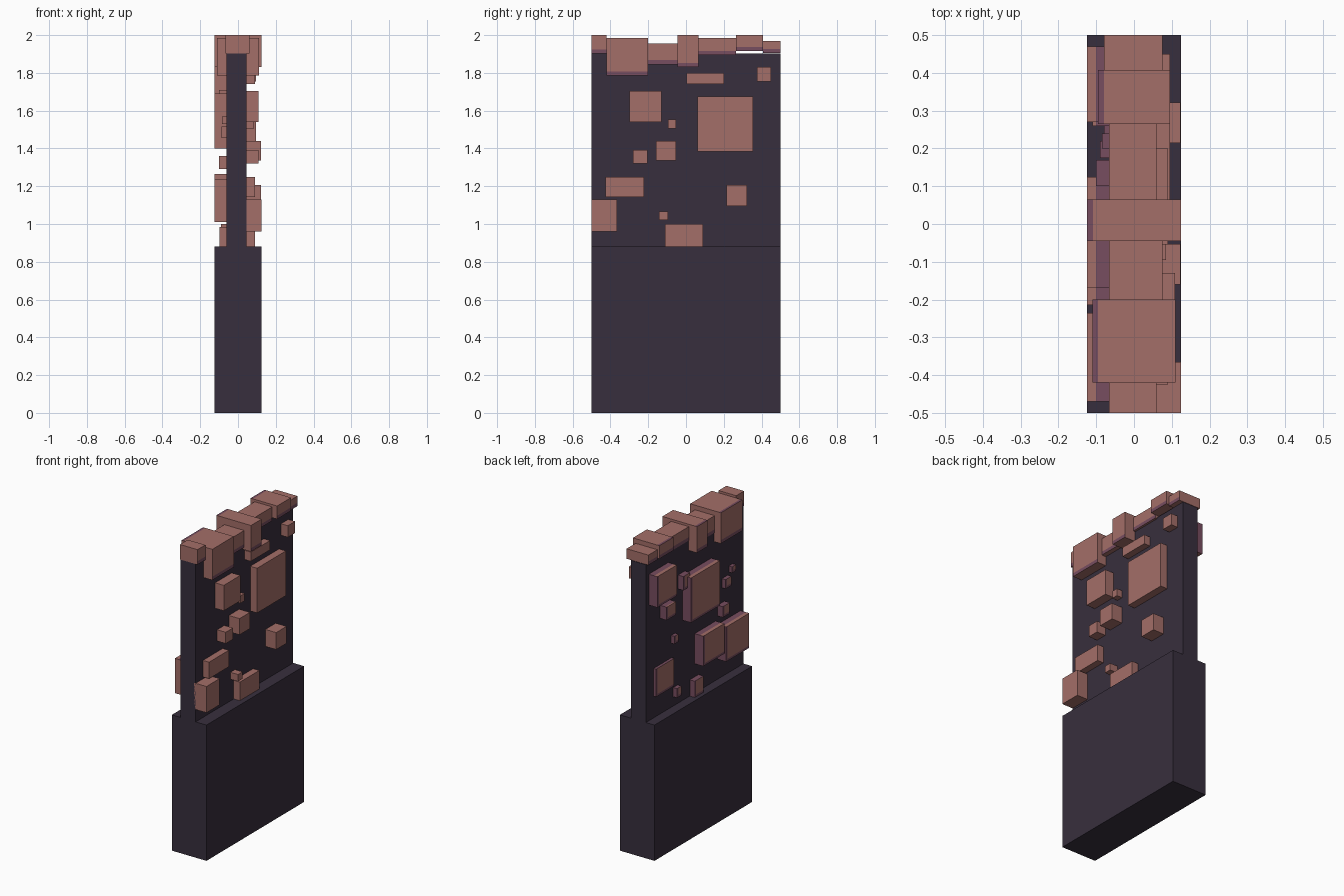
import bpy, bmesh
from mathutils import Vector

cube = bpy.data.objects.get("Cube")
if cube:
    bpy.data.objects.remove(cube, do_unlink=True)


def material(name, rgb):
    m = bpy.data.materials.new(name)
    m.use_nodes = True
    m.diffuse_color = (*rgb, 1)
    bsdf = next(n for n in m.node_tree.nodes if n.type == 'BSDF_PRINCIPLED')
    bsdf.inputs["Base Color"].default_value = (*rgb, 1)
    bsdf.inputs["Roughness"].default_value = 0.9
    return m


DARK = material("dark slate", (0.039, 0.028, 0.047))
PINK = material("dusty pink", (0.37, 0.157, 0.139))
PURPLE = material("plum edge", (0.185, 0.074, 0.115))


def box(name, xs, ys, zs, mats, cuts=(), rule=None):
    """Axis-aligned box, sliced by (axis, position) cuts and coloured by a face rule."""
    bm = bmesh.new()
    bmesh.ops.create_cube(bm, size=1)
    for v in bm.verts:
        v.co = Vector([r[0] if c < 0 else r[1] for c, r in zip(v.co, (xs, ys, zs))])
    for axis, pos in cuts:
        co, no = Vector(), Vector()
        co[axis], no[axis] = pos, 1
        bmesh.ops.bisect_plane(bm, geom=bm.verts[:] + bm.edges[:] + bm.faces[:],
                               plane_co=co, plane_no=no)
    bm.normal_update()
    if rule:
        for f in bm.faces:
            f.material_index = int(rule(f.calc_center_median(), f.normal))
    mesh = bpy.data.meshes.new(name)
    bm.to_mesh(mesh)
    bm.free()
    for m in mats:
        mesh.materials.append(m)
    ob = bpy.data.objects.new(name, mesh)
    bpy.context.collection.objects.link(ob)
    return ob


# Thick base and thin upright slab
SLAB = (-0.062, 0.046)
box("base_block", (-0.124, 0.124), (-0.5, 0.5), (0, 0.88), [DARK])
box("upright_slab", SLAB, (-0.5, 0.5), (0.88, 1.903), [DARK])

# Crust blocks capping the top edge: x0, x1, y0, y1, z0, z1
caps = [
    (-0.066, 0.06, -0.5, -0.42, 1.903, 2.0),
    (-0.11, 0.11, -0.42, -0.2, 1.785, 1.985),
    (-0.066, 0.076, -0.2, -0.045, 1.845, 1.955),
    (-0.124, 0.124, -0.045, 0.065, 1.83, 2.0),
    (-0.066, 0.06, 0.065, 0.265, 1.895, 1.985),
    (-0.095, 0.095, 0.265, 0.408, 1.915, 2.0),
    (-0.08, 0.076, 0.408, 0.5, 1.905, 1.97),
]
for i, (x0, x1, y0, y1, z0, z1) in enumerate(caps):
    wide = x0 < -0.09

    def cap_rule(c, n, x0=x0, z0=z0, wide=wide):
        if n.z > 0.5:
            return wide and c.x < x0 + 0.015
        return abs(n.x) > 0.5 and c.z < z0 + 0.022

    box(f"top_crust_{i + 1}", (x0, x1), (y0, y1), (z0, z1), [PINK, PURPLE],
        [(2, z0 + 0.022), (0, x0 + 0.015)], cap_rule)

# Crust patches on the +x face: outer x, y0, y1, z0, z1
left_patches = [
    (0.108, -0.3, -0.13, 1.54, 1.705),
    (0.095, 0.06, 0.355, 1.385, 1.675),
    (0.09, 0.003, 0.2, 1.74, 1.8),
    (0.095, 0.375, 0.45, 1.755, 1.83),
    (0.085, -0.095, -0.053, 1.505, 1.552),
    (0.123, -0.16, -0.053, 1.335, 1.44),
    (0.108, -0.28, -0.205, 1.32, 1.393),
    (0.09, -0.425, -0.222, 1.143, 1.25),
    (0.123, 0.215, 0.322, 1.096, 1.206),
    (0.124, -0.5, -0.365, 0.96, 1.13),
    (0.1, -0.143, -0.096, 1.02, 1.065),
    (0.09, -0.11, 0.09, 0.88, 1.0),
]
for i, (x, y0, y1, z0, z1) in enumerate(left_patches):
    box(f"left_patch_{i + 1}", (SLAB[1] - 0.01, x), (y0, y1), (z0, z1), [PINK])

# Crust patches on the -x face, with plum rims along their back and lower edges
right_patches = [
    (-0.124, 0.27, 0.47, 1.63, 1.83),
    (-0.124, -0.17, 0.125, 1.4, 1.69),
    (-0.124, -0.215, 0.0, 1.07, 1.265),
    (-0.124, -0.47, -0.235, 1.01, 1.235),
    (-0.08, 0.235, 0.42, 1.02, 1.2),
    (-0.098, -0.04, 0.05, 0.88, 0.985),
    (-0.09, 0.175, 0.22, 0.94, 1.0),
    (-0.11, 0.26, 0.355, 1.5, 1.585),
    (-0.085, 0.2, 0.24, 1.295, 1.345),
    (-0.1, 0.1, 0.17, 1.62, 1.71),
    (-0.1, -0.305, -0.235, 1.29, 1.36),
    (-0.088, -0.34, -0.28, 1.455, 1.515),
    (-0.085, -0.39, -0.35, 1.53, 1.57),
]
for i, (x, y0, y1, z0, z1) in enumerate(right_patches):
    def rim_rule(c, n, y1=y1, z0=z0):
        if n.z > 0.5:
            return c.x > -0.1 and c.x < SLAB[0]
        return n.y > 0.5 or (n.x < -0.5 and (c.y > y1 - 0.015 or c.z < z0 + 0.015))

    box(f"right_patch_{i + 1}", (x, SLAB[0] + 0.01), (y0, y1), (z0, z1), [PINK, PURPLE],
        [(0, -0.1), (1, y1 - 0.015), (2, z0 + 0.015)], rim_rule)
